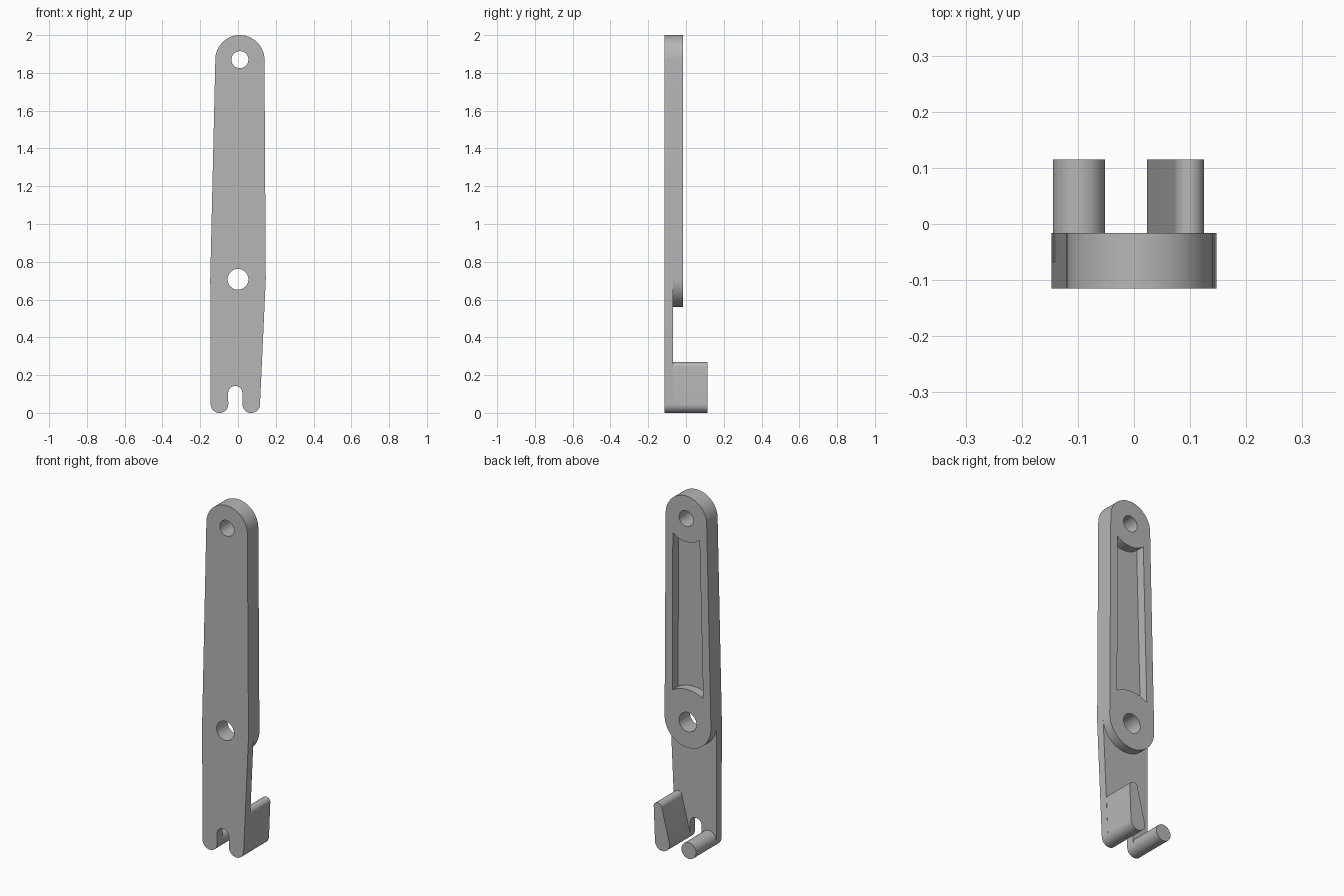
import bpy, bmesh
from math import radians, cos, sin
from mathutils import Vector

cube = bpy.data.objects.get("Cube")
if cube:
    bpy.data.objects.remove(cube, do_unlink=True)

grey = bpy.data.materials.new("plain grey")
grey.use_nodes = True
colour = (0.47, 0.47, 0.47, 1)
grey.diffuse_color = colour
grey.node_tree.nodes["Principled BSDF"].inputs["Base Color"].default_value = colour

# Depth layers and the main centres (x, z)
FRONT, STEP, BACK, POST_END = -0.115, -0.068, -0.016, 0.115
TOP, PIVOT = (0.01, 1.87), (0.0, 0.707)
LEFT_TIP, RIGHT_TIP, SLOT = (0.07, 0.046), (-0.098, 0.046), (-0.0145, 0.105)
TOP_R, PIVOT_R, TIP_R, SLOT_R = 0.13, 0.147, 0.0465, 0.0375


def arc(centre, r, start, end, steps=32):
    angles = [radians(start + (end - start) * i / steps) for i in range(steps + 1)]
    return [(centre[0] + r * cos(a), centre[1] + r * sin(a)) for a in angles]


def circle(centre, r):
    return arc(centre, r, 0, 360, 48)[:-1]


def prism(name, y0, y1, *loops):
    """Extrude an outline, with optional hole loops, from y0 to y1."""
    bm = bmesh.new()
    for loop in loops:
        verts = [bm.verts.new((x, y0, z)) for x, z in loop]
        for i, v in enumerate(verts):
            bm.edges.new((verts[i - 1], v))
    bmesh.ops.triangle_fill(bm, edges=bm.edges[:], use_beauty=True, normal=(0, -1, 0))
    new = bmesh.ops.extrude_face_region(bm, geom=bm.faces[:], use_keep_orig=True)["geom"]
    moved = [g for g in new if isinstance(g, bmesh.types.BMVert)]
    bmesh.ops.translate(bm, verts=moved, vec=Vector((0, y1 - y0, 0)))
    bmesh.ops.recalc_face_normals(bm, faces=bm.faces[:])
    mesh = bpy.data.meshes.new(name)
    bm.to_mesh(mesh)
    bm.free()
    mesh.materials.append(grey)
    obj = bpy.data.objects.new(name, mesh)
    bpy.context.collection.objects.link(obj)
    bpy.ops.object.select_all(action="DESELECT")
    obj.select_set(True)
    bpy.context.view_layer.objects.active = obj
    bpy.ops.object.shade_smooth_by_angle(angle=radians(30))
    return obj


holes = [circle(TOP, 0.045), circle(PIVOT, 0.055)]

# Full-length front plate with forked lower end
plate = (arc(TOP, TOP_R, 180, 0)
         + [(PIVOT_R, PIVOT[1])]
         + arc(LEFT_TIP, TIP_R, 0, -180)
         + arc(SLOT, SLOT_R, 0, 180)
         + arc(RIGHT_TIP, TIP_R, 0, -180)
         + [(-PIVOT_R, PIVOT[1])])
prism("front_plate", FRONT, STEP, plate, *holes)

# Thicker upper arm with a tapered pocket between the two bosses
arm = arc(TOP, TOP_R, 180, 0) + arc(PIVOT, PIVOT_R, 0, -180)
pocket = arc(TOP, 0.133, -129.7, -50.3) + arc(PIVOT, 0.186, 58.2, 121.8)
prism("back_arm_frame", STEP, BACK, arm, pocket, *holes)

# Short round pin behind one fork tip
prism("right_pin", STEP, POST_END, circle(RIGHT_TIP, TIP_R))

# Taller tapered finger behind the other fork tip
finger = arc(LEFT_TIP, TIP_R, -186, 6) + arc((0.0985, 0.243), 0.026, 6, 174)
prism("left_finger", STEP, POST_END, finger)
